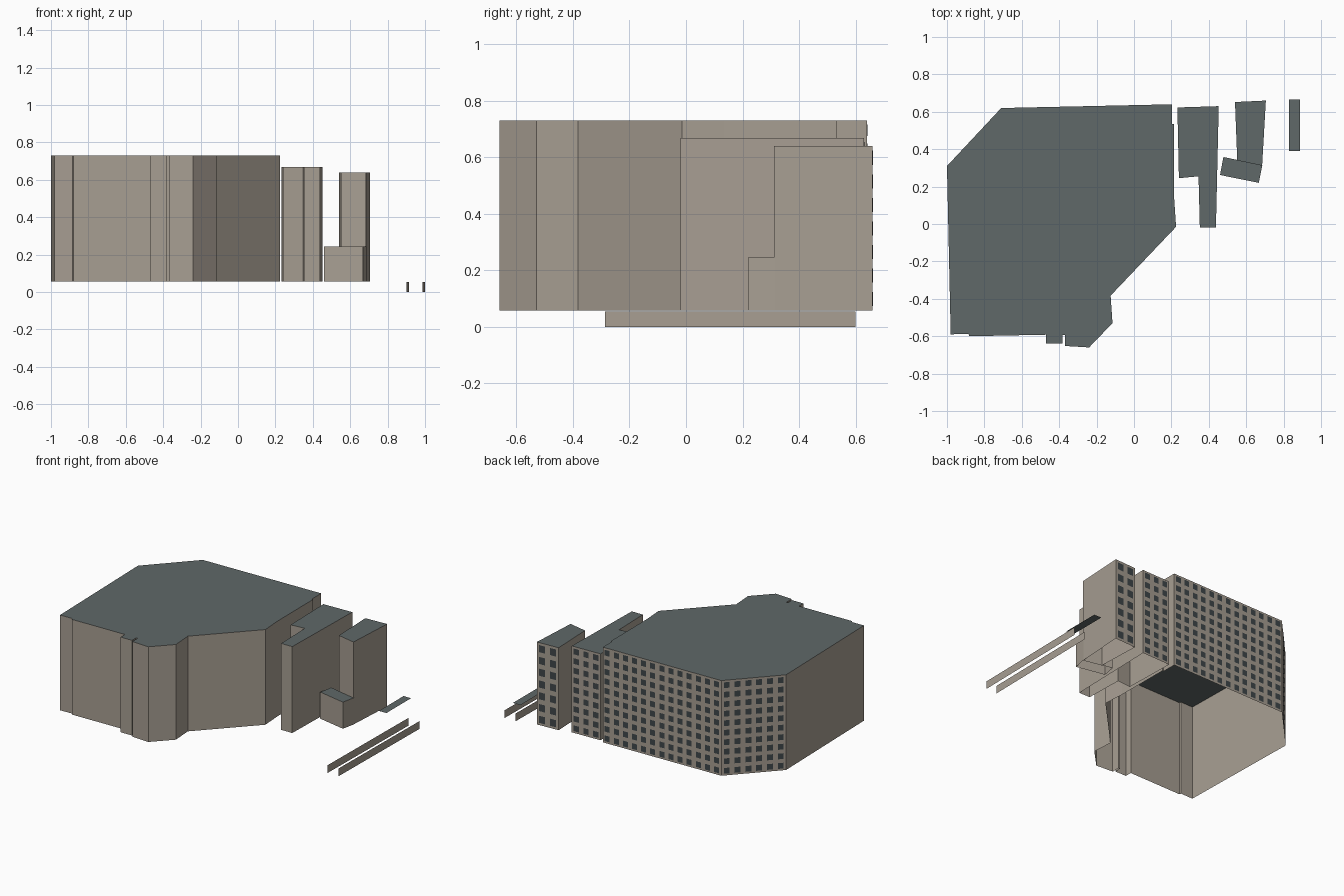
import bpy, bmesh
from mathutils import Vector

if "Cube" in bpy.data.objects:
    bpy.data.objects.remove(bpy.data.objects["Cube"])

BASE = 0.057


def material(name, rgb):
    m = bpy.data.materials.new(name)
    m.diffuse_color = (*rgb, 1)
    m.use_nodes = True
    m.node_tree.nodes["Principled BSDF"].inputs["Base Color"].default_value = m.diffuse_color
    return m


WALL = material("beige wall", (0.39, 0.345, 0.29))
ROOF = material("slate roof", (0.115, 0.138, 0.138))
GLASS = material("dark window", (0.05, 0.062, 0.068))


def finish(name, bm, mats):
    me = bpy.data.meshes.new(name)
    bm.to_mesh(me)
    bm.free()
    for m in mats:
        me.materials.append(m)
    ob = bpy.data.objects.new(name, me)
    bpy.context.collection.objects.link(ob)
    return ob


def building(name, outline, top):
    """Open-bottomed shell: walls and flat roof from a counter-clockwise outline."""
    bm = bmesh.new()
    low = [bm.verts.new((x, y, BASE)) for x, y in outline]
    high = [bm.verts.new((x, y, top)) for x, y in outline]
    n = len(outline)
    for i in range(n):
        j = (i + 1) % n
        bm.faces.new((low[i], low[j], high[j], high[i]))
    bm.faces.new(high).material_index = 1
    finish(name, bm, (WALL, ROOF))


def windows(name, a, b, top, cols, rows, fw=0.55, fh=0.6):
    """Grid of thin panes on the wall from a to b (outside on the right)."""
    a, b = Vector((*a, 0)), Vector((*b, 0))
    d = b - a
    out = Vector((d.y, -d.x, 0)).normalized() * 0.002
    cw, rh = 1 / cols, (top - BASE) / rows
    bm = bmesh.new()
    for c in range(cols):
        for r in range(rows):
            u0, u1 = (c + 0.5 - fw / 2) * cw, (c + 0.5 + fw / 2) * cw
            z0, z1 = BASE + (r + 0.5 - fh / 2) * rh, BASE + (r + 0.5 + fh / 2) * rh
            bm.faces.new([bm.verts.new(a + d * u + out + Vector((0, 0, z)))
                          for u, z in ((u0, z0), (u1, z0), (u1, z1), (u0, z1))])
    finish(name, bm, (GLASS,))


def sheet(name, corners, mat):
    bm = bmesh.new()
    bm.faces.new([bm.verts.new(c) for c in corners])
    finish(name, bm, (mat,))


# Large main block
building("main_block", [
    (-0.98, -0.59), (-0.885, -0.587), (-0.88, -0.6), (-0.47, -0.592),
    (-0.47, -0.64), (-0.382, -0.64), (-0.382, -0.593), (-0.37, -0.593),
    (-0.37, -0.652), (-0.24, -0.66), (-0.115, -0.53), (-0.125, -0.383),
    (0.225, -0.015), (0.215, 0.135), (0.213, 0.535), (0.203, 0.535),
    (0.203, 0.64), (-0.71, 0.62), (-1.0, 0.31)], 0.73)
windows("main_back_windows", (0.203, 0.64), (-0.71, 0.62), 0.73, 13, 10)
windows("main_diagonal_windows", (-0.71, 0.62), (-1.0, 0.31), 0.73, 6, 10)

# Middle block with a narrow front wing
building("middle_block", [
    (0.24, 0.245), (0.345, 0.255), (0.352, -0.02), (0.438, -0.02),
    (0.453, 0.63), (0.232, 0.623)], 0.668)
windows("middle_back_windows", (0.453, 0.63), (0.232, 0.623), 0.668, 3, 9)

# Slim tower and its low annex
building("slim_tower", [(0.552, 0.34), (0.685, 0.312), (0.705, 0.66), (0.54, 0.652)], 0.64)
windows("tower_back_windows", (0.705, 0.66), (0.54, 0.652), 0.64, 2, 7)
building("low_annex", [(0.46, 0.262), (0.667, 0.22), (0.686, 0.315), (0.478, 0.358)], 0.245)

# Flat canopy
sheet("canopy", [(0.83, 0.39, 0.162), (0.888, 0.39, 0.162),
                 (0.888, 0.665, 0.162), (0.83, 0.665, 0.162)], ROOF)

# Two low boundary walls
for i, x in enumerate((0.901, 0.987)):
    sheet(f"boundary_wall_{i + 1}", [(x, -0.287, 0), (x + 0.013, 0.6, 0),
                                     (x + 0.013, 0.6, 0.055), (x, -0.287, 0.055)], WALL)
